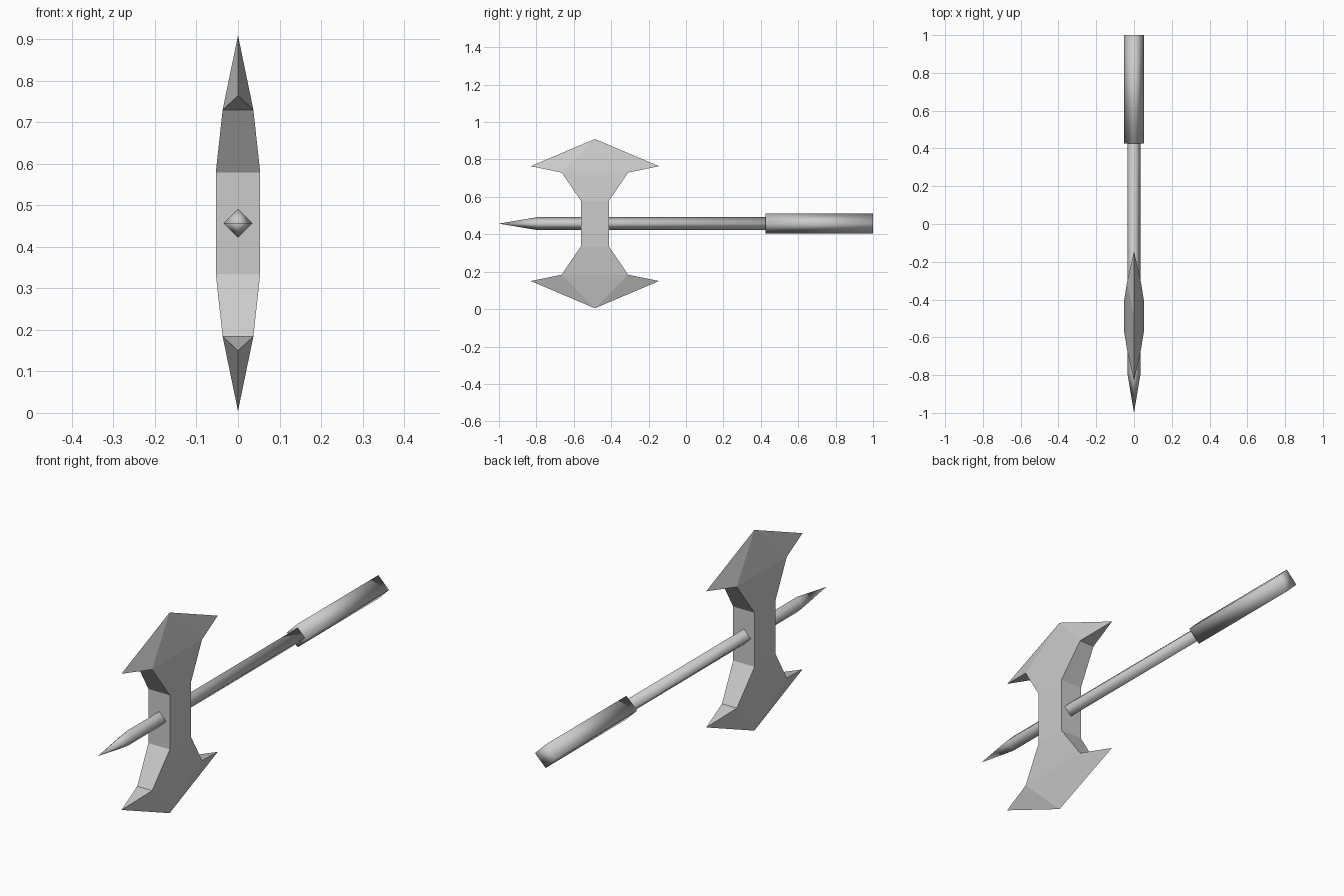
import bpy, bmesh, math

if "Cube" in bpy.data.objects:
    bpy.data.objects.remove(bpy.data.objects["Cube"])

AXIS_Z = 0.457      # height of the handle axis
HEAD_Y = -0.487     # centre of the axe head along the handle

metal = bpy.data.materials.new("grey metal")
metal.diffuse_color = (0.6, 0.6, 0.6, 1)
metal.use_nodes = True
metal.node_tree.nodes["Principled BSDF"].inputs["Base Color"].default_value = metal.diffuse_color


def finish(bm, name, smooth):
    bmesh.ops.remove_doubles(bm, verts=bm.verts, dist=1e-5)
    bmesh.ops.recalc_face_normals(bm, faces=bm.faces)
    for f in bm.faces:
        f.smooth = smooth
    mesh = bpy.data.meshes.new(name)
    bm.to_mesh(mesh)
    bm.free()
    mesh.materials.append(metal)
    obj = bpy.data.objects.new(name, mesh)
    bpy.context.collection.objects.link(obj)
    return obj


def diamond_rod(name, sections):
    """Loft four-sided rings (y, radius) along y; radius 0 gives a point."""
    bm = bmesh.new()
    rings = []
    for y, r in sections:
        rings.append([bm.verts.new((r * math.cos(a), y, AXIS_Z + r * math.sin(a)))
                      for a in (i * math.pi / 2 for i in range(4))])
    for a, b in zip(rings, rings[1:]):
        for i in range(4):
            j = (i + 1) % 4
            bm.faces.new((a[i], a[j], b[j], b[i]))
    for ring, (y, r) in zip((rings[0], rings[-1]), (sections[0], sections[-1])):
        if r > 0:
            bm.faces.new(ring)
    bmesh.ops.dissolve_degenerate(bm, dist=1e-5, edges=bm.edges)
    return finish(bm, name, True)


# Pointed shaft and thicker grip
diamond_rod("shaft", [(-1.0, 0), (-0.79, 0.035), (0.5, 0.035)])
diamond_rod("grip", [(0.425, 0.053), (1.0, 0.053)])

# Double-bladed head: half-outline as (half thickness, half width, height above axis)
NECK, FLARE = (0.0535, 0.075, 0.122), (0.037, 0.178, 0.273)
HORN, PEAK = (0, 0.343, 0.307), (0, 0, 0.4525)

bm = bmesh.new()


def face(*pts):
    bm.faces.new([bm.verts.new((x, HEAD_Y + y, AXIS_Z + z)) for x, y, z in pts])


def flip(p, sx=1, sy=1, sz=1):
    return (p[0] * sx, p[1] * sy, p[2] * sz)


for sz in (1, -1):
    for sx in (1, -1):
        n, f, h, p = (flip(q, sx, 1, sz) for q in (NECK, FLARE, HORN, PEAK))
        n2, f2, h2 = (flip(q, 1, -1) for q in (n, f, h))
        face(n, f, f2, n2)          # lower cheek
        face(f, p, f2)              # upper cheek
        face(f, h, p)               # horn cheeks
        face(f2, p, h2)
    for sy in (1, -1):
        n, f, h = (flip(q, 1, sy, sz) for q in (NECK, FLARE, HORN))
        face(n, f, flip(f, -1), flip(n, -1))    # neck underside
        face(f, h, flip(f, -1))                 # horn underside
# Square block between the blades
for s in (1, -1):
    a = flip(NECK, s)
    face(a, flip(a, 1, -1), flip(a, 1, -1, -1), flip(a, 1, 1, -1))
    a = flip(NECK, 1, s)
    face(a, flip(a, -1), flip(a, -1, 1, -1), flip(a, 1, 1, -1))
finish(bm, "axe_head", False)
